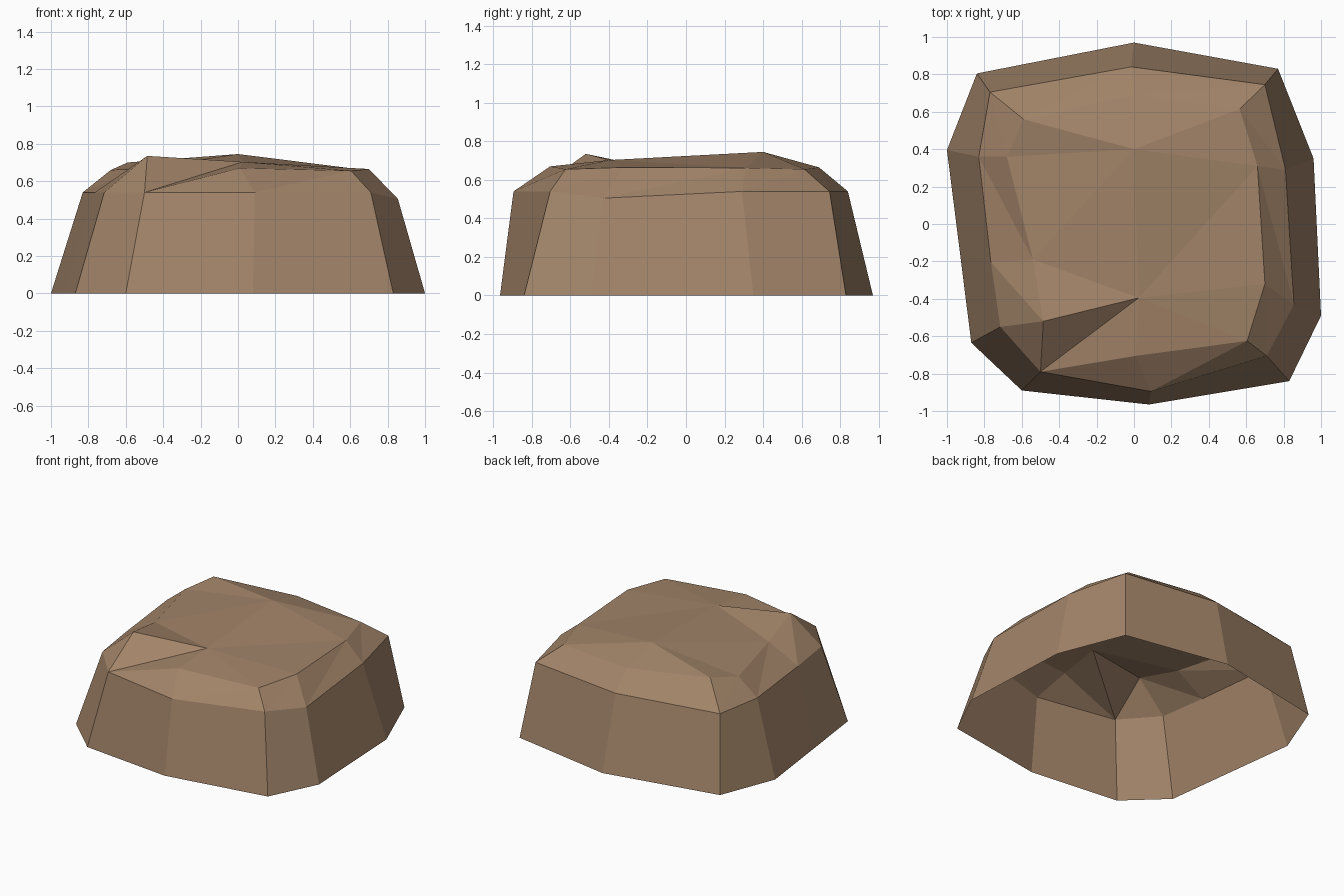
import bpy, bmesh

if "Cube" in bpy.data.objects:
    bpy.data.objects.remove(bpy.data.objects["Cube"])

# Three outlines, going round anticlockwise from the front-left corner
BASE = [(-.60, -.89), (.08, -.965), (.83, -.84), (1.0, -.49), (.96, .35), (.77, .83),
        (0, .97), (-.84, .805), (-1.0, .395), (-.931, -.15), (-.87, -.635)]
SHOULDER = [(-.50, -.79), (.09, -.895), (.71, -.705), (.855, -.43), (.81, .29), (.70, .745),
            (-.015, .84), (-.77, .705), (-.83, .36), (-.765, -.205), (-.715, -.55)]
CROWN = [(.01, -.705, .67), (.605, -.625, .655), (.70, -.32, .665), (.66, .31, .662),
         (.565, .615, .655), (0, .69, .665), (-.59, .56, .70), (-.68, .36, .66),
         (-.54, -.19, .665), (-.485, -.52, .735)]

bm = bmesh.new()
base = [bm.verts.new((x, y, 0)) for x, y in BASE]
mid = [bm.verts.new((x, y, .505 if i == 3 else .54)) for i, (x, y) in enumerate(SHOULDER)]
top = [None] + [bm.verts.new(p) for p in CROWN]
n = len(base)

# Steep side walls (the underside is open)
for i in range(n):
    j = (i + 1) % n
    bm.faces.new((base[i], base[j], mid[j], mid[i]))

# Sloping band between shoulder and crown, with the chipped front-left corner
for i in range(1, n - 1):
    bm.faces.new((mid[i], mid[i + 1], top[i + 1]))
    bm.faces.new((mid[i], top[i + 1], top[i]))
bm.faces.new((mid[10], mid[0], top[10]))
bm.faces.new((mid[0], mid[1], top[1]))

# Flat top: two fans around a front and a back point
front = bm.verts.new((.025, -.395, .703))
back = bm.verts.new((0, .40, .745))


def fan(hub, rim):
    for a, b in zip(rim, rim[1:]):
        bm.faces.new((hub, a, b))


fan(front, [mid[0], *top[1:5], back, top[9], top[10], mid[0]])
fan(back, top[4:10])

mesh = bpy.data.meshes.new("rock")
bm.to_mesh(mesh)
bm.free()
mat = bpy.data.materials.new("brown stone")
mat.diffuse_color = (.36, .23, .14, 1)
mat.use_nodes = True
mat.node_tree.nodes["Principled BSDF"].inputs["Base Color"].default_value = mat.diffuse_color
mesh.materials.append(mat)
rock = bpy.data.objects.new("rock", mesh)
bpy.context.collection.objects.link(rock)
